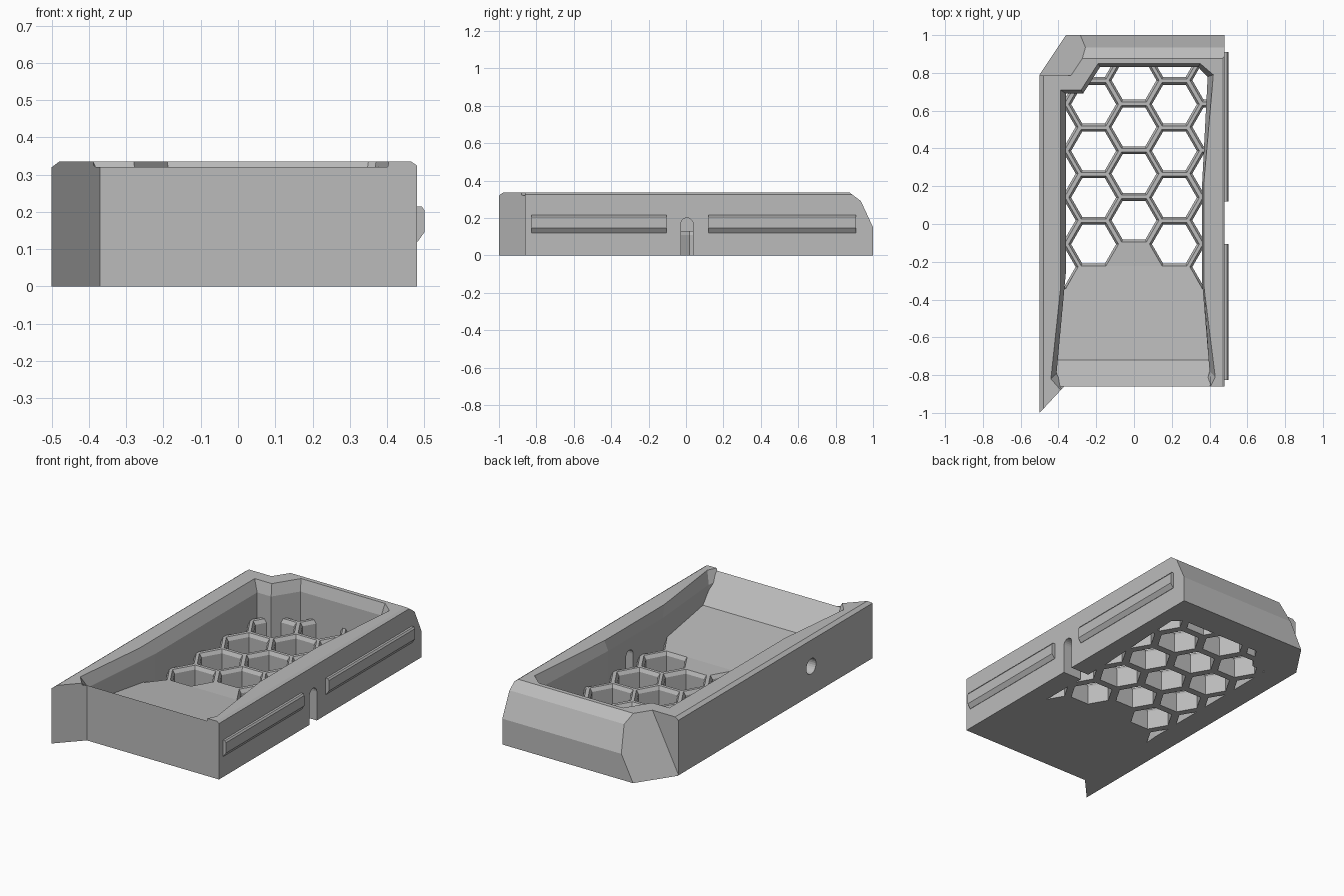
import bpy, bmesh, math
from mathutils import Vector

if "Cube" in bpy.data.objects:
    bpy.data.objects.remove(bpy.data.objects["Cube"])

GREY = bpy.data.materials.new("plain grey")
GREY.diffuse_color = (0.5, 0.5, 0.5, 1)
GREY.use_nodes = True
GREY.node_tree.nodes["Principled BSDF"].inputs["Base Color"].default_value = GREY.diffuse_color


def finish(name, bm):
    bmesh.ops.recalc_face_normals(bm, faces=bm.faces[:])
    mesh = bpy.data.meshes.new(name)
    bm.to_mesh(mesh)
    bm.free()
    mesh.materials.append(GREY)
    ob = bpy.data.objects.new(name, mesh)
    bpy.context.collection.objects.link(ob)
    return ob


def add_loft(bm, rings):
    """Skin equal-length rings of 3D points and cap both ends."""
    vs = [[bm.verts.new(p) for p in ring] for ring in rings]
    n = len(vs[0])
    for a, b in zip(vs, vs[1:]):
        for i in range(n):
            j = (i + 1) % n
            bm.faces.new((a[i], a[j], b[j], b[i]))
    bm.faces.new(vs[0][::-1])
    bm.faces.new(vs[-1])


def loft(name, rings):
    bm = bmesh.new()
    add_loft(bm, rings)
    return finish(name, bm)


def upright(poly, z):
    return [(x, y, z) for x, y in poly]


def sideways(profile, x):
    return [(x, y, z) for y, z in profile]


def trim(bm, point, normal):
    """Slice off everything on the normal side of a plane."""
    r = bmesh.ops.bisect_plane(bm, geom=bm.verts[:] + bm.edges[:] + bm.faces[:],
                               plane_co=point, plane_no=normal, clear_outer=True)
    edges = [g for g in r["geom_cut"] if isinstance(g, bmesh.types.BMEdge)]
    bmesh.ops.contextual_create(bm, geom=edges)


def boolean(target, tool, op="DIFFERENCE", keep=False):
    mod = target.modifiers.new("cut", "BOOLEAN")
    mod.operation, mod.solver, mod.object = op, "EXACT", tool
    bpy.context.view_layer.objects.active = target
    bpy.ops.object.modifier_apply(modifier=mod.name)
    if not keep:
        bpy.data.objects.remove(tool)


# Tray block with the pointed front left corner, sloped back and bevelled rims
H, FLOOR = 0.335, 0.13
foot = [(-0.5, -1), (-0.37, -0.86), (0.48, -0.86), (0.48, 1), (-0.5, 1)]
bm = bmesh.new()
add_loft(bm, [upright(foot, 0), upright(foot, H)])
trim(bm, (0, 1, 0.15), (0, 0.14, 0.065))
trim(bm, (0, 0.935, 0.29), (0, 0.045, 0.06))
trim(bm, (-0.5, 0, 0.32), (-0.015, 0, 0.02))
trim(bm, (0.48, 0, 0.325), (0.01, 0, 0.015))
tray = finish("tray", bm)

# Slanted facet on the back left corner
bm = bmesh.new()
box = [(-0.7, 0.785), (-0.1, 0.785), (-0.1, 1.2), (-0.7, 1.2)]
add_loft(bm, [upright(box, -0.1), upright(box, 0.5)])
trim(bm, (-0.36, 1, 0), (0.832, -0.555, -0.42))
boolean(tray, finish("corner_cutter", bm))

# Cavity: upright walls with a flared rim, flat floor and a ramp to the front lip
low = [(-0.36, -0.9), (0.37, -0.9), (0.40, -0.78), (0.36, -0.30), (0.36, 0.20),
       (0.39, 0.78), (0.34, 0.83), (-0.18, 0.83), (-0.27, 0.69), (-0.36, 0.69),
       (-0.36, -0.25), (-0.41, -0.79)]
rim = [(-0.37, -0.9), (0.385, -0.9), (0.43, -0.81), (0.37, -0.33), (0.37, 0.22),
       (0.42, 0.79), (0.35, 0.85), (-0.19, 0.85), (-0.28, 0.71), (-0.39, 0.71),
       (-0.39, -0.35), (-0.44, -0.82)]
cavity = loft("cavity_cutter", [upright(low, FLOOR), upright(low, 0.27),
                                upright(rim, H), upright(rim, 0.45)])
ramp = [(-1.2, -0.1), (-1.2, 0.32), (-0.86, 0.32), (-0.72, 0.175), (-0.2, 0.128), (-0.2, -0.1)]
boolean(cavity, loft("ramp_shape", [sideways(ramp, -0.6), sideways(ramp, 0.6)]))
boolean(tray, cavity)

# Honeycomb vents with chamfered tops, kept inside the cavity walls
STEP = 0.247


def hexagon(cx, cy, r, z):
    return [(cx + r * math.cos(i * math.pi / 3), cy + r * math.sin(i * math.pi / 3), z)
            for i in range(6)]


bm = bmesh.new()
for col in range(-2, 3):
    cx = col * STEP * 0.866
    first = {0: 0.02, 1: -0.107, 2: -0.227}[abs(col)]
    for row in range(5):
        cy = first + row * STEP
        if cy < 0.95:
            add_loft(bm, [hexagon(cx, cy, r, z) for r, z in
                          ((0.119, -0.1), (0.119, 0.11), (0.132, FLOOR), (0.132, 0.2))])
vents = finish("vent_cutter", bm)
boolean(vents, loft("vent_bounds", [upright(low, -0.2), upright(low, 0.26)]), "INTERSECT")
boolean(tray, vents)

# Arched slot through the right wall
arch = [(-0.028, -0.1), (0.038, -0.1)]
arch += [(0.005 + 0.033 * math.cos(a), 0.167 + 0.033 * math.sin(a))
         for a in (i * math.pi / 10 for i in range(11))]
boolean(tray, loft("slot_cutter", [sideways(arch, 0.35), sideways(arch, 0.6)]))

# Round hole in the left wall
ring = [(-0.435 + 0.045 * math.cos(a), 0.168 + 0.045 * math.sin(a))
        for a in (i * math.pi / 12 for i in range(24))]
boolean(tray, loft("hole_cutter", [sideways(ring, -0.6), sideways(ring, -0.41)]))

# Rails along the right side
rail = [(0.475, 0.12), (0.482, 0.12), (0.5, 0.145), (0.5, 0.205), (0.493, 0.215), (0.475, 0.215)]
for name, y0, y1 in (("front_rail", -0.825, -0.105), ("back_rail", 0.12, 0.91)):
    loft(name, [[(x, y, z) for x, z in rail] for y in (y0, y1)])
